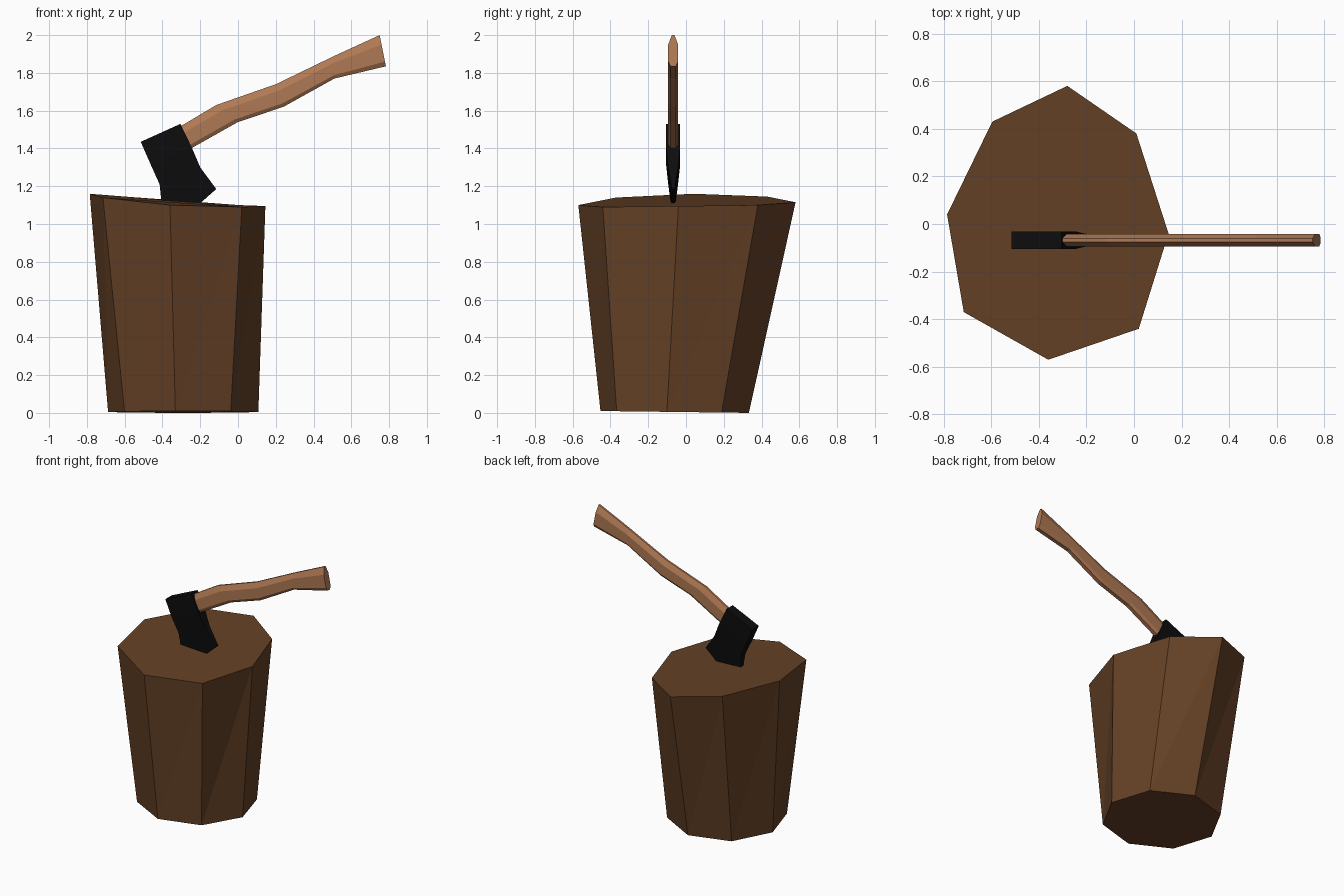
import bpy
import math

cube = bpy.data.objects.get("Cube")
if cube:
    bpy.data.objects.remove(cube, do_unlink=True)


def material(name, rgb, rough=0.9):
    m = bpy.data.materials.new(name)
    m.use_nodes = True
    color = (*rgb, 1)
    m.diffuse_color = color
    bsdf = m.node_tree.nodes["Principled BSDF"]
    bsdf.inputs["Base Color"].default_value = color
    bsdf.inputs["Roughness"].default_value = rough
    return m


def loft(name, rings, mat, split=False):
    """Join equal closed rings with side faces and cap both ends."""
    n = len(rings[0])
    verts = [p for ring in rings for p in ring]
    faces = [tuple(reversed(range(n))),
             tuple(range(len(verts) - n, len(verts)))]
    for r in range(len(rings) - 1):
        for i in range(n):
            j = (i + 1) % n
            a, b = r * n + i, r * n + j
            c, d = b + n, a + n
            faces += [(a, b, c), (a, c, d)] if split else [(a, b, c, d)]
    mesh = bpy.data.meshes.new(name)
    mesh.from_pydata(verts, [], faces)
    mesh.materials.append(mat)
    obj = bpy.data.objects.new(name, mesh)
    bpy.context.collection.objects.link(obj)
    return obj


bark = material("dark_wood", (0.13, 0.053, 0.019))
ash = material("light_wood", (0.43, 0.19, 0.087))
iron = material("black_iron", (0.004, 0.004, 0.004), 0.6)

# Stump: regular octagon foot, uneven tilted top
foot = []
for i in range(8):
    a = math.radians(-6 + 45 * i)
    foot.append((-0.29 + 0.4 * math.cos(a), -0.06 + 0.395 * math.sin(a),
                 0.005 * (1 - math.sin(a))))
top = [(0.145, -0.04, 1.095), (0.01, 0.38, 1.10), (-0.28, 0.58, 1.115),
       (-0.595, 0.43, 1.145), (-0.785, 0.04, 1.16), (-0.715, -0.37, 1.14),
       (-0.36, -0.57, 1.10), (0.02, -0.44, 1.09)]
loft("stump", [foot, top], bark, split=True)

AXE_Y = -0.068

# Axe head: stations from poll to blade (back, middle, front, half thickness)
stations = [
    ((-0.515, 1.435), (-0.41, 1.4825), (-0.305, 1.53), 0.037),
    ((-0.46, 1.31), (-0.35, 1.36), (-0.247, 1.41), 0.037),
    ((-0.415, 1.21), (-0.31, 1.25), (-0.20, 1.30), 0.026),
    ((-0.40, 1.06), (-0.24, 1.075), (-0.115, 1.185), 0.006),
]
head = []
for back, mid, front, half in stations:
    near = [(x, AXE_Y - half, z) for x, z in (front, mid, back)]
    far = [(x, AXE_Y + half, z) for x, z in (back, mid, front)]
    head.append(near + far)
loft("axe_head", head, iron)

# Handle: faceted section swept between an upper and a lower outline
outline = [
    ((-0.36, 1.48), (-0.30, 1.37)),
    ((-0.305, 1.517), (-0.245, 1.402)),
    ((-0.115, 1.63), (0.0, 1.54)),
    ((0.20, 1.74), (0.24, 1.62)),
    ((0.51, 1.89), (0.51, 1.77)),
    ((0.75, 2.0), (0.783, 1.835)),
]
half_section = [(0, 0.014), (0.15, 0.026), (0.7, 0.026), (1, 0.007)]
section = half_section + [(t, -w) for t, w in reversed(half_section)]
handle = []
for (ux, uz), (lx, lz) in outline:
    handle.append([(lx + (ux - lx) * t, AXE_Y + w, lz + (uz - lz) * t)
                   for t, w in section])
loft("axe_handle", handle, ash)
